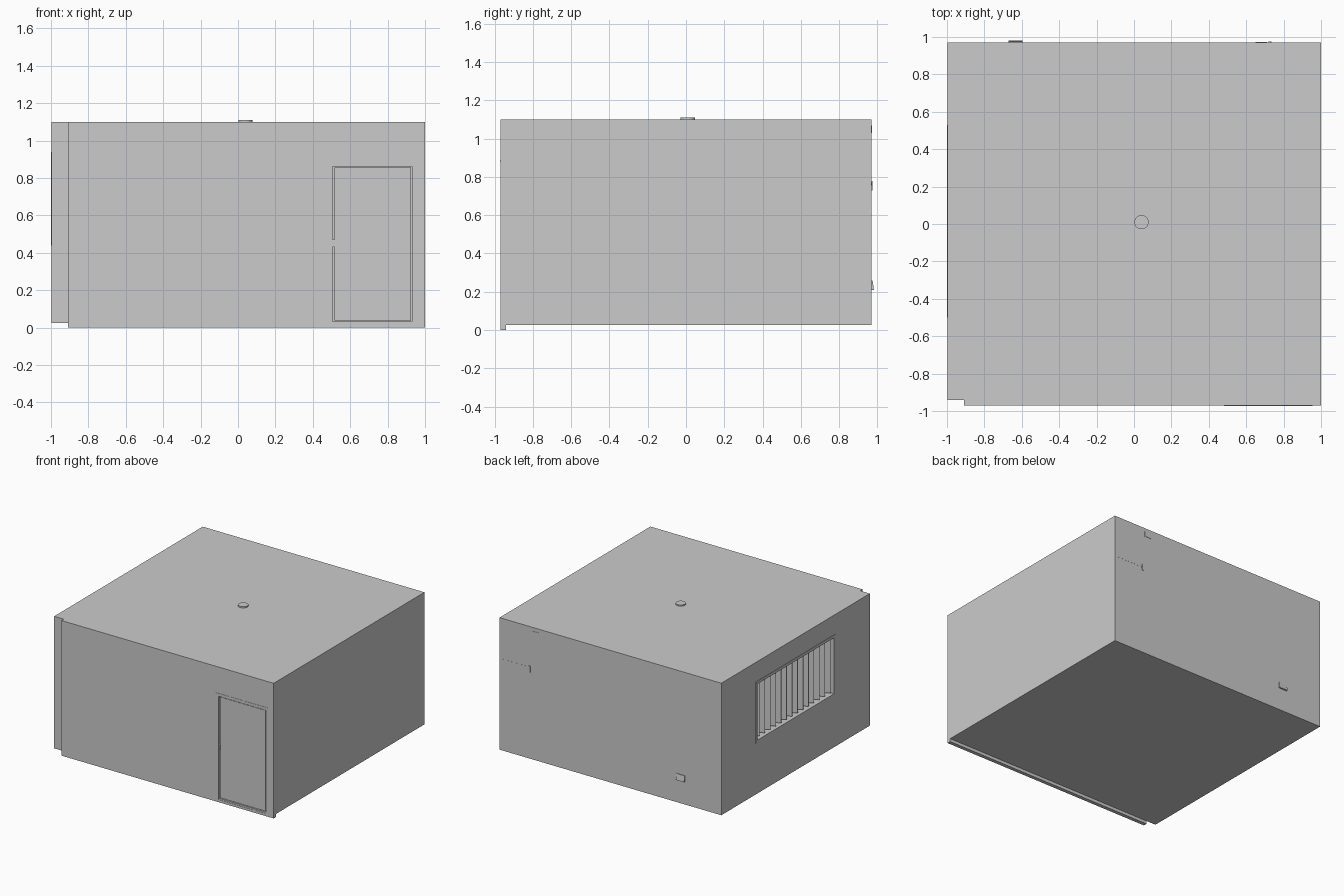
import bpy, math
from mathutils import Vector

cube = bpy.data.objects.get("Cube")
if cube:
    bpy.data.objects.remove(cube, do_unlink=True)

grey = bpy.data.materials.new("plain grey")
grey.use_nodes = True
colour = (0.6, 0.6, 0.6, 1)
grey.diffuse_color = colour
grey.node_tree.nodes["Principled BSDF"].inputs["Base Color"].default_value = colour


def box(name, low, high, turn=0):
    """Box between two corners, turned about its own vertical axis."""
    low, high = Vector(low), Vector(high)
    bpy.ops.mesh.primitive_cube_add(size=1, location=(low + high) / 2)
    ob = bpy.context.object
    ob.name = name
    ob.scale = high - low
    ob.rotation_euler.z = turn
    bpy.ops.object.transform_apply(location=False, rotation=False, scale=True)
    ob.data.materials.append(grey)
    return ob


def cut(target, low, high):
    """Carve a box-shaped recess and drop the cutter."""
    cutter = box("cutter", low, high)
    cutter.hide_render = True
    mod = target.modifiers.new("recess", "BOOLEAN")
    mod.object = cutter
    mod.solver = "EXACT"
    bpy.context.view_layer.objects.active = target
    bpy.ops.object.modifier_apply(modifier=mod.name)
    bpy.data.objects.remove(cutter, do_unlink=True)


# Room block with a window recess in the side wall
FACE = -0.997
Y0, Y1, Z0, Z1 = -0.5, 0.53, 0.44, 0.94
room = box("room_block", (FACE, -0.94, 0.025), (1, 0.97, 1.1))
cut(room, (-1.2, Y0 + 0.02, Z0 + 0.02), (-0.88, Y1 - 0.02, Z1 - 0.02))

# Front wall panel with a doorway
wall = box("front_wall", (-0.91, -0.97, 0), (1, -0.94, 1.1))
cut(wall, (0.505, -1.1, 0.02), (0.93, -0.945, 0.862))
box("door_panel", (0.515, -0.965, 0.037), (0.925, -0.945, 0.857))
box("door_threshold", (0.505, -0.968, 0.02), (0.93, -0.945, 0.032))
box("door_handle", (0.506, -0.968, 0.43), (0.516, -0.95, 0.47))
box("door_header", (0.48, -0.972, 0.88), (0.955, -0.96, 0.886))

# Window frame
for name, y in (("front", Y0), ("back", Y1 - 0.022)):
    box("window_frame_" + name, (-1, y, Z0), (-0.95, y + 0.022, Z1))
for name, z in (("bottom", Z0), ("top", Z1 - 0.022)):
    box("window_frame_" + name, (-1, Y0, z), (-0.95, Y1, z + 0.022))

# Angled upright slats
COUNT = 14
step = (Y1 - Y0 - 0.044) / COUNT
for i in range(COUNT):
    y = Y0 + 0.022 + step * (i + 0.5)
    box("window_slat", (-0.985, y - 0.003, Z0 + 0.03), (-0.915, y + 0.003, Z1 - 0.03),
        math.radians(25))

# Round roof cap
bpy.ops.mesh.primitive_cylinder_add(vertices=32, radius=0.038, depth=0.02, location=(0.04, 0.01, 1.1))
cap = bpy.context.object
cap.name = "roof_cap"
cap.data.materials.append(grey)
bpy.ops.object.shade_smooth_by_angle()

# Low fittings on the back wall
box("upper_fitting", (0.65, 0.96, 1.03), (0.71, 0.972, 1.07))
box("back_rail", (0.73, 0.96, 0.755), (0.97, 0.971, 0.77))
box("rail_end", (0.72, 0.96, 0.73), (0.735, 0.975, 0.78))
outlet = box("outlet", (-0.67, 0.96, 0.21), (-0.595, 0.982, 0.26))
for v in outlet.data.vertices:
    if v.co.z > 0 and v.co.y > 0:
        v.co.y -= 0.007
